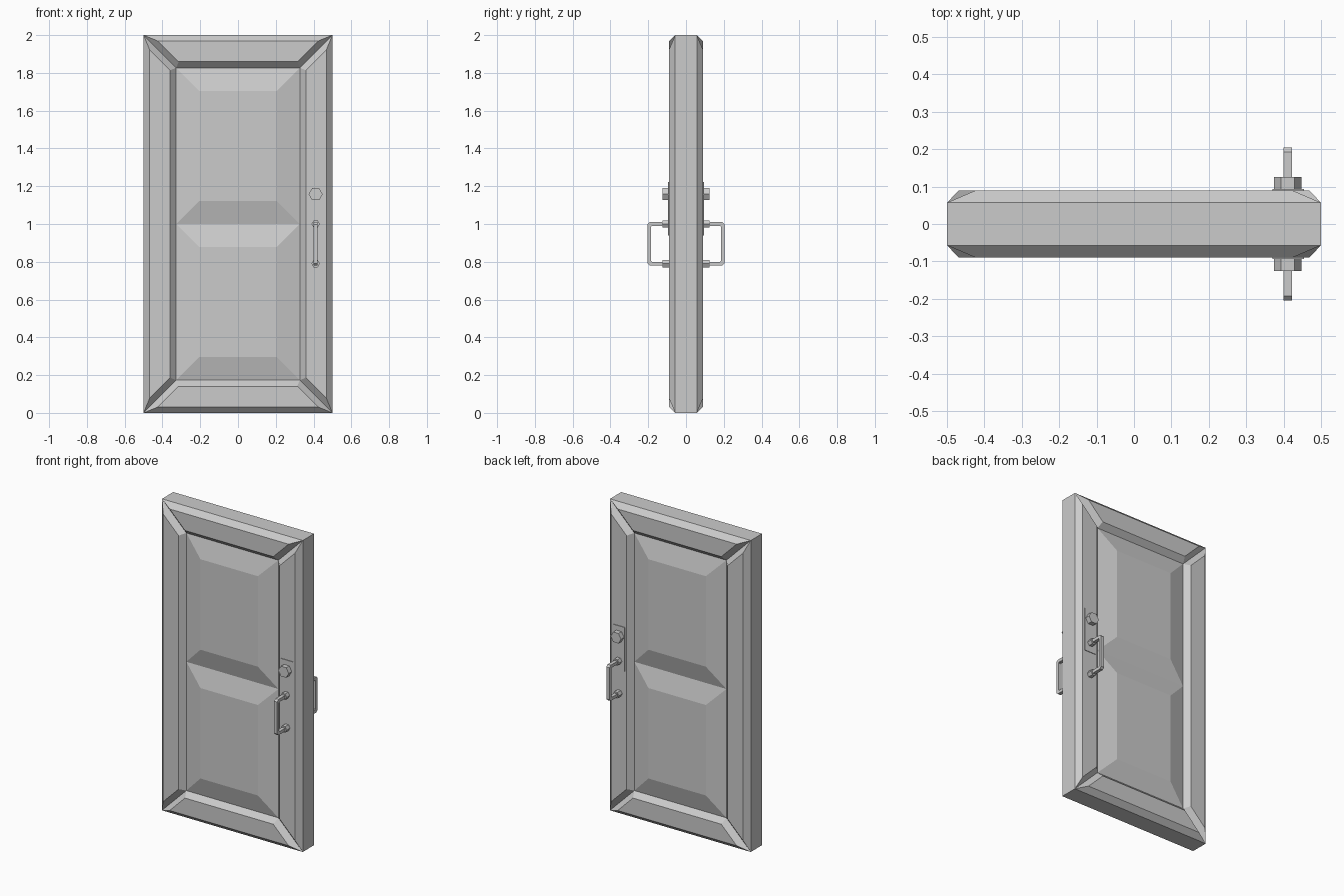
import bpy, bmesh, math
from mathutils import Vector

if "Cube" in bpy.data.objects:
    bpy.data.objects.remove(bpy.data.objects["Cube"])

SLAB_Y, FACE_Y = 0.057, 0.09     # half depth of slab core / raised faces
W, H, RAIL = 0.5, 2.0, 0.173     # half width, height, frame width
HX = 0.411                       # hardware centre line


def finish(name, bm, mirror=True):
    bmesh.ops.recalc_face_normals(bm, faces=bm.faces)
    me = bpy.data.meshes.new(name)
    bm.to_mesh(me)
    bm.free()
    ob = bpy.data.objects.new(name, me)
    bpy.context.collection.objects.link(ob)
    if mirror:                   # same part on the back of the door
        m = ob.modifiers.new("back_copy", 'MIRROR')
        m.use_axis = (False, True, False)
        m.use_mirror_merge = False
    return ob


def inset(poly, d):
    """Offset a counter-clockwise convex polygon inwards by d."""
    pts, out = [Vector(p) for p in poly], []
    for i, p in enumerate(pts):
        a = (p - pts[i - 1]).normalized()
        b = (pts[(i + 1) % len(pts)] - p).normalized()
        na, nb = Vector((-a.y, a.x)), Vector((-b.y, b.x))
        out.append(p + (na + nb) * d / (1 + na.dot(nb)))
    return out


def raised(name, poly, d, y0, y1):
    """Solid on the front face whose sides slope in by d from y0 to y1."""
    bm = bmesh.new()
    low = [bm.verts.new((p[0], -y0, p[1])) for p in poly]
    top = [bm.verts.new((p[0], -y1, p[1])) for p in inset(poly, d)]
    n = len(poly)
    bm.faces.new(low)
    bm.faces.new(top)
    for i in range(n):
        j = (i + 1) % n
        bm.faces.new((low[i], low[j], top[j], top[i]))
    return finish(name, bm)


def hexagon(z, r):
    return [(HX + r * math.cos(k * math.pi / 3), z + r * math.sin(k * math.pi / 3))
            for k in range(6)]


# door core
bm = bmesh.new()
bmesh.ops.create_cube(bm, size=1)
bmesh.ops.scale(bm, vec=(2 * W, 2 * SLAB_Y, H), verts=bm.verts)
bmesh.ops.translate(bm, vec=(0, 0, H / 2), verts=bm.verts)
finish("door_core", bm, mirror=False)

# mitred frame members, each bevelled on its own so the mitres form grooves
outer = [(-W, 0), (W, 0), (W, H), (-W, H)]
inner = inset(outer, RAIL)
for i, name in enumerate(("bottom_rail", "right_stile", "top_rail", "left_stile")):
    j = (i + 1) % 4
    raised(name, [outer[i], outer[j], inner[j], inner[i]], 0.032, SLAB_Y, FACE_Y)

# two raised panels meeting in a groove
px = W - RAIL
for name, z0, z1 in (("lower_panel", RAIL, 1.0), ("upper_panel", 1.0, H - RAIL)):
    raised(name, [(-px, z0), (px, z0), (px, z1), (-px, z1)], 0.123, SLAB_Y, FACE_Y)

# lock plate, lock knob and handle nuts
raised("lock_plate", [(0.37, 0.94), (0.455, 0.94), (0.455, 1.222), (0.37, 1.222)],
       0.0, 0.085, 0.094)
raised("lock_knob", hexagon(1.158, 0.037), 0.0, 0.085, 0.125)
for name, z in (("upper_nut", 1.0), ("lower_nut", 0.79)):
    raised(name, hexagon(z, 0.022), 0.0, 0.085, 0.125)

# pull handle: square bar bent in a U with clipped corners
path = [(0.085, 1.01), (0.192, 1.01), (0.2045, 0.998), (0.2045, 0.792), (0.192, 0.78),
        (0.085, 0.78)]
core = [(0.085, 0.99), (0.181, 0.99), (0.1845, 0.986), (0.1845, 0.804), (0.181, 0.80),
        (0.085, 0.80)]
bm = bmesh.new()
rings = [[bm.verts.new((HX + s * 0.011, -p[0], p[1]))
          for p, s in ((a, -1), (a, 1), (b, 1), (b, -1))] for a, b in zip(path, core)]
for r, q in zip(rings, rings[1:]):
    for k in range(4):
        bm.faces.new((r[k], r[(k + 1) % 4], q[(k + 1) % 4], q[k]))
bm.faces.new(rings[0])
bm.faces.new(rings[-1])
finish("pull_handle", bm)
